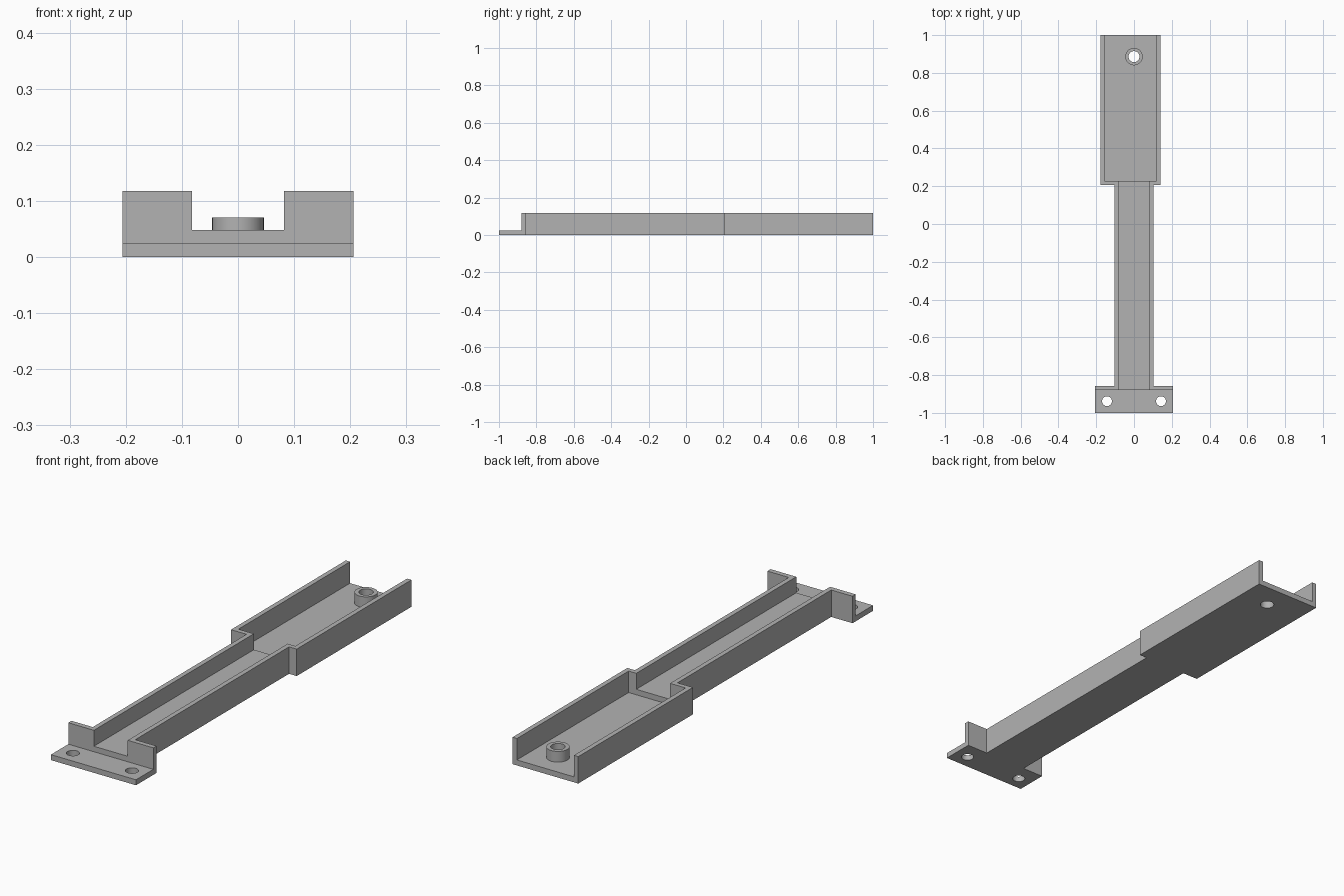
import bpy
import bmesh
from math import radians

old = bpy.data.objects.get("Cube")
if old:
    bpy.data.objects.remove(old, do_unlink=True)

HEIGHT = 0.118
FLOOR = 0.024        # flange and tray floor
RAISED = 0.048       # narrow channel floor
TRAY_LEFT, TRAY_RIGHT = 0.14, -0.178
WALL = 0.021

grey = bpy.data.materials.new("plain grey")
grey.use_nodes = True
grey.diffuse_color = (0.45, 0.45, 0.45, 1)
grey.node_tree.nodes["Principled BSDF"].inputs["Base Color"].default_value = (0.45, 0.45, 0.45, 1)


def prism(name, outline, z0, z1):
    """Extrude a flat outline between two heights."""
    bm = bmesh.new()
    face = bm.faces.new([bm.verts.new((x, y, z0)) for x, y in outline])
    top = bmesh.ops.extrude_face_region(bm, geom=[face])["geom"]
    bmesh.ops.translate(bm, vec=(0, 0, z1 - z0),
                        verts=[v for v in top if isinstance(v, bmesh.types.BMVert)])
    bmesh.ops.recalc_face_normals(bm, faces=bm.faces[:])
    mesh = bpy.data.meshes.new(name)
    bm.to_mesh(mesh)
    bm.free()
    mesh.materials.append(grey)
    obj = bpy.data.objects.new(name, mesh)
    bpy.context.collection.objects.link(obj)
    return obj


def box(name, x0, x1, y0, y1, z0, z1):
    return prism(name, [(x0, y0), (x1, y0), (x1, y1), (x0, y1)], z0, z1)


def cylinder(name, x, y, radius, z0, z1):
    bpy.ops.mesh.primitive_cylinder_add(vertices=48, radius=radius, depth=z1 - z0,
                                        location=(x, y, (z0 + z1) / 2))
    obj = bpy.context.object
    obj.name = name
    obj.data.materials.append(grey)
    return obj


def combine(target, tool, operation):
    """Apply a boolean and discard the tool."""
    tool.hide_render = True
    mod = target.modifiers.new(operation, 'BOOLEAN')
    mod.operation = operation
    mod.solver = 'EXACT'
    mod.object = tool
    bpy.ops.object.select_all(action='DESELECT')
    bpy.context.view_layer.objects.active = target
    target.select_set(True)
    bpy.ops.object.modifier_apply(modifier=mod.name)
    bpy.data.objects.remove(tool, do_unlink=True)


# Solid body: flange, narrow channel, offset wide tray
bracket = prism("channel_bracket", [
    (-0.206, -1), (0.206, -1), (0.206, -0.858), (0.103, -0.858),
    (0.103, 0.206), (TRAY_LEFT, 0.206), (TRAY_LEFT, 1),
    (TRAY_RIGHT, 1), (TRAY_RIGHT, 0.206), (-0.103, 0.206),
    (-0.103, -0.858), (-0.206, -0.858)], 0, HEIGHT)

# Hollow out the channel, the tray and the space above the flange
combine(bracket, box("channel_cutter", -0.082, 0.082, -1.1, 0.5, RAISED, 0.2), 'DIFFERENCE')
combine(bracket, box("tray_cutter", TRAY_RIGHT + WALL, TRAY_LEFT - WALL,
                     0.227, 1.1, FLOOR, 0.2), 'DIFFERENCE')
combine(bracket, box("flange_cutter", -0.3, 0.3, -1.1, -0.88, FLOOR, 0.2), 'DIFFERENCE')

# Screw boss in the tray, then all screw holes
combine(bracket, cylinder("boss", 0, 0.886, 0.046, 0.012, 0.071), 'UNION')
for x, y, radius in [(0, 0.886, 0.029), (-0.143, -0.938, 0.026), (0.143, -0.938, 0.026)]:
    combine(bracket, cylinder("hole_cutter", x, y, radius, -0.1, 0.2), 'DIFFERENCE')

bpy.ops.object.shade_smooth_by_angle(angle=radians(30))
